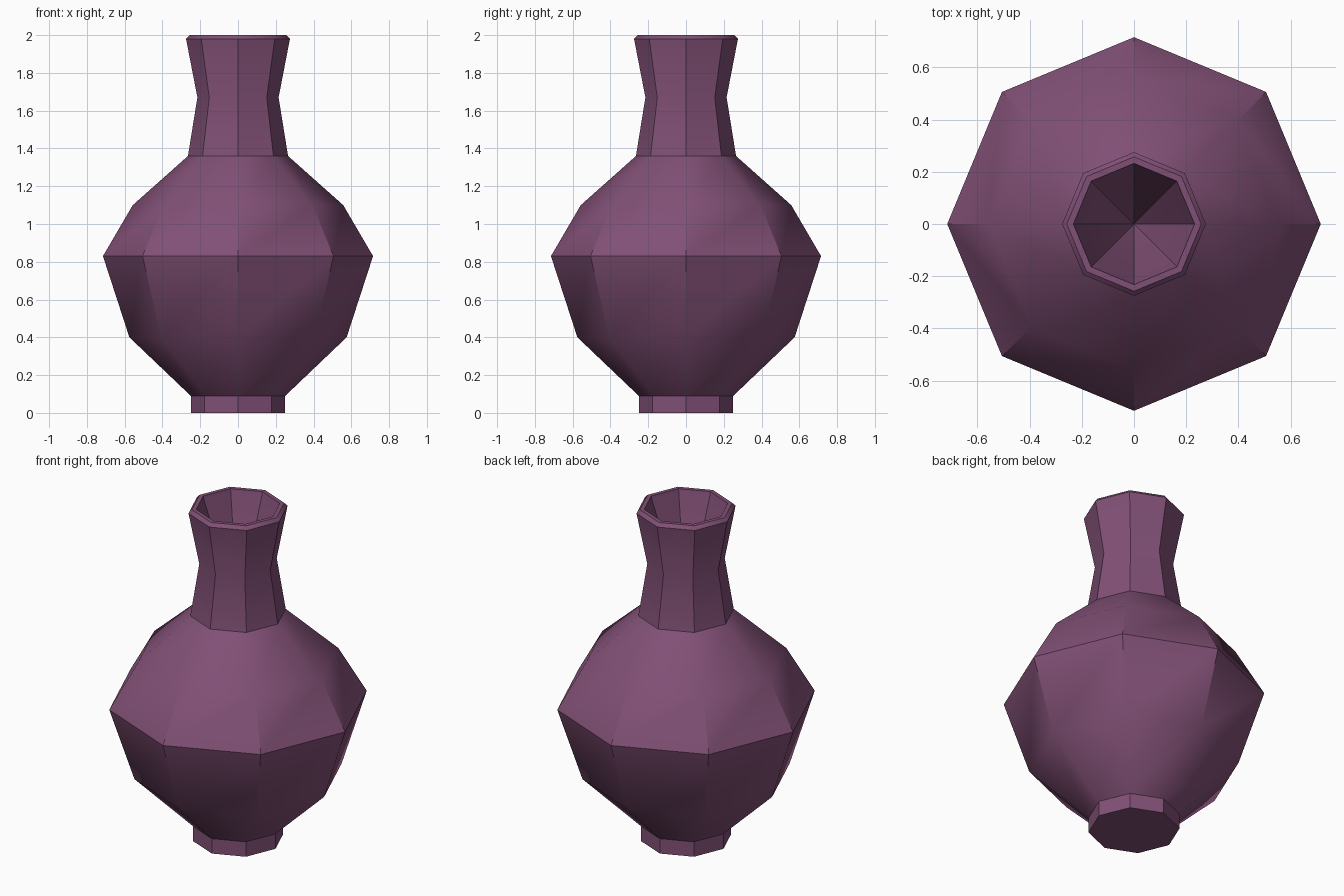
import bpy, bmesh, math

if "Cube" in bpy.data.objects:
    bpy.data.objects.remove(bpy.data.objects["Cube"])

SIDES = 8

# (radius, height) from the foot, over the belly and neck, to the inner lip
profile = [(0.25, 0.0), (0.25, 0.09), (0.575, 0.40), (0.715, 0.83),
           (0.557, 1.10), (0.265, 1.36), (0.215, 1.67), (0.275, 1.98),
           (0.257, 2.0), (0.232, 2.0), (0.228, 1.98)]
INNER_TIP = 1.36

bm = bmesh.new()
rings = []
for r, z in profile:
    rings.append([bm.verts.new((r * math.cos(2 * math.pi * i / SIDES),
                                r * math.sin(2 * math.pi * i / SIDES), z))
                  for i in range(SIDES)])

# walls
for low, high in zip(rings, rings[1:]):
    for i in range(SIDES):
        j = (i + 1) % SIDES
        bm.faces.new((low[i], low[j], high[j], high[i]))

# base and the tapering hollow in the neck
bm.faces.new(rings[0][::-1])
tip = bm.verts.new((0, 0, INNER_TIP))
for i in range(SIDES):
    bm.faces.new((rings[-1][i], rings[-1][(i + 1) % SIDES], tip))

bmesh.ops.recalc_face_normals(bm, faces=bm.faces)
mesh = bpy.data.meshes.new("vase")
bm.to_mesh(mesh)
bm.free()

vase = bpy.data.objects.new("vase", mesh)
bpy.context.collection.objects.link(vase)

# plum glaze
glaze = bpy.data.materials.new("plum_glaze")
glaze.diffuse_color = (0.22, 0.08, 0.18, 1)
glaze.use_nodes = True
glaze.node_tree.nodes["Principled BSDF"].inputs["Base Color"].default_value = glaze.diffuse_color
mesh.materials.append(glaze)

# soft bands with crisp facet edges
bpy.context.view_layer.objects.active = vase
vase.select_set(True)
bpy.ops.object.shade_smooth_by_angle(angle=math.radians(35))
